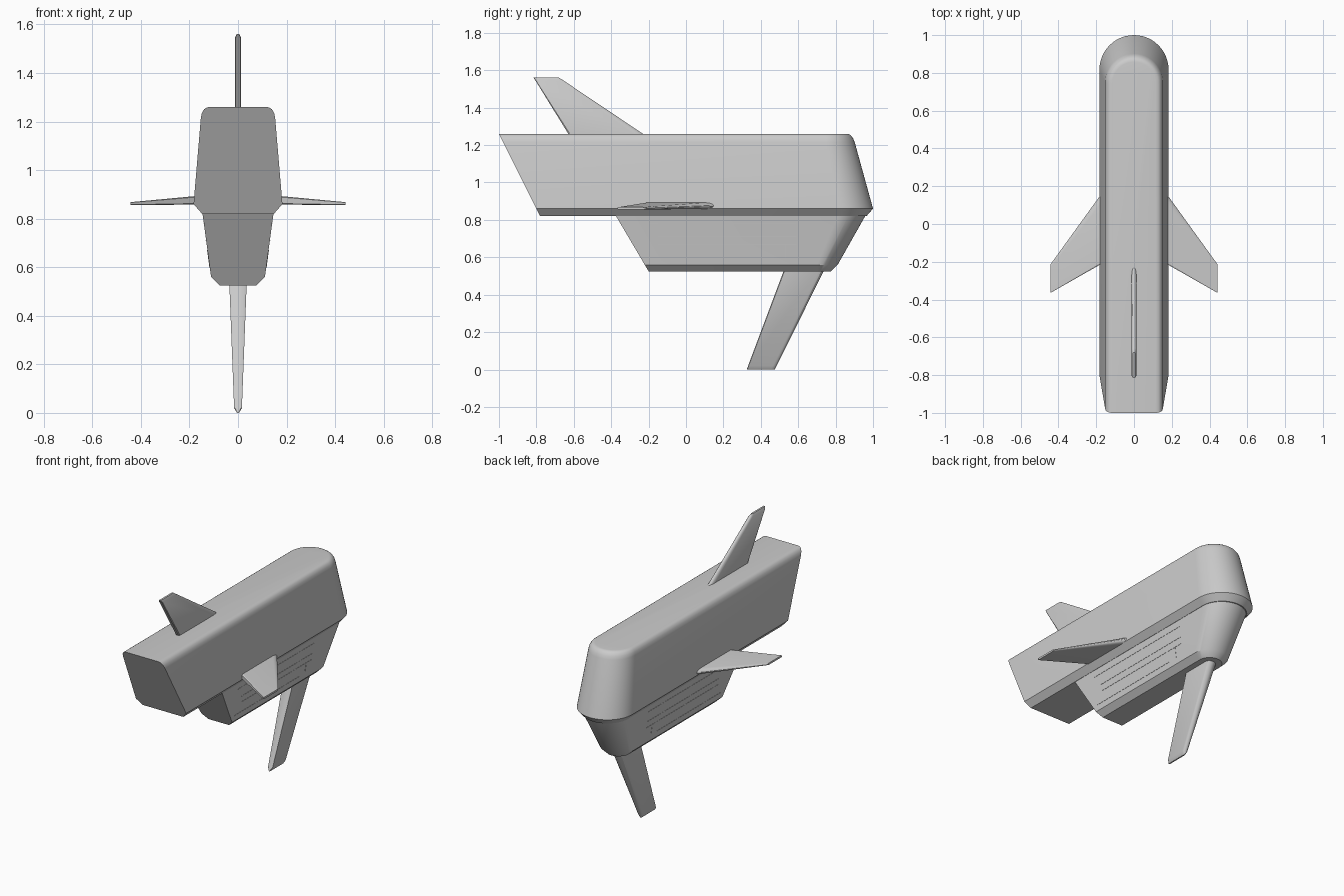
import bpy, bmesh, math
from mathutils import Vector

if "Cube" in bpy.data.objects:
    bpy.data.objects.remove(bpy.data.objects["Cube"])


def finish(name, bm, angle=30, mirror=False):
    bmesh.ops.recalc_face_normals(bm, faces=bm.faces)
    me = bpy.data.meshes.new(name)
    bm.to_mesh(me)
    bm.free()
    ob = bpy.data.objects.new(name, me)
    bpy.context.collection.objects.link(ob)
    bpy.ops.object.select_all(action='DESELECT')
    ob.select_set(True)
    bpy.context.view_layer.objects.active = ob
    if mirror:
        ob.modifiers.new("mirror", 'MIRROR').use_axis = (True, False, False)
    bpy.ops.object.shade_smooth_by_angle(angle=math.radians(angle))
    return ob


def loft(name, rings, **kw):
    bm = bmesh.new()
    rows = [[bm.verts.new(p) for p in ring] for ring in rings]
    n = len(rows[0])
    for a, b in zip(rows, rows[1:]):
        for i in range(n):
            j = (i + 1) % n
            bm.faces.new((a[i], a[j], b[j], b[i]))
    bm.faces.new(rows[0])
    bm.faces.new(rows[-1])
    return finish(name, bm, **kw)


def hull_ring(z, w, nose, tail, n=24):
    # straight sides, square cut at -y, half-round nose at +y
    arc = [(w * math.cos(math.pi * i / n), nose - w + w * math.sin(math.pi * i / n), z)
           for i in range(n + 1)]
    return arc + [(-w, tail, z), (w, tail, z)]


def fin_ring(lead, trail, half, axis):
    # rounded leading edge, square trailing edge
    lead, trail, axis = Vector(lead), Vector(trail), Vector(axis)
    prof = [(0, .15), (.02, .55), (.06, .85), (.13, 1), (.98, 1), (1, .75)]
    side = [lead.lerp(trail, u) + axis * half * t for u, t in prof]
    other = [lead.lerp(trail, u) - axis * half * t for u, t in prof]
    return side + other[::-1]


# Upper hull: z, half width, nose y; the front cut leans with height
upper = [(.82, .148, .965), (.86, .183, 1.0), (1.215, .153, .902), (1.235, .149, .894),
         (1.25, .14, .883), (1.258, .129, .872), (1.26, .115, .858)]
loft("upper_hull", [hull_ring(z, w, y, -.78 - .5 * (z - .82)) for z, w, y in upper])

# Lower hull
lower = [(.525, .075, .775), (.56, .111, .811), (.82, .146, .958)]
loft("lower_hull", [hull_ring(z, w, y, -.2 - .59 * (z - .525)) for z, w, y in lower])

# Top fin, with a narrow capped tip
X, Z = (1, 0, 0), (0, 0, 1)
loft("top_fin", [fin_ring((0, -.2, 1.24), (0, -.617, 1.24), .013, X),
                 fin_ring((0, -.655, 1.545), (0, -.805, 1.545), .013, X),
                 fin_ring((0, -.678, 1.56), (0, -.815, 1.56), .006, X)])

# Bottom fin
loft("bottom_fin", [fin_ring((0, .743, .54), (0, .527, .54), .036, X),
                    fin_ring((0, .485, .02), (0, .332, .02), .016, X),
                    fin_ring((0, .475, 0), (0, .325, 0), .004, X)])

# Side wings
loft("side_wings", [fin_ring((.165, .17, .876), (.165, -.207, .876), .018, Z),
                    fin_ring((.443, -.215, .862), (.443, -.365, .862), .006, Z)],
     mirror=True)

# Thin panel seams on the lower hull sides
bm = bmesh.new()
for y0, y1, z0, z1 in [(-.2, .59, .777, .781), (-.15, .59, .709, .713),
                       (-.15, .59, .667, .671), (-.2, .47, .597, .601),
                       (.528, .532, .6, .667)]:
    cube = bmesh.ops.create_cube(bm, size=1)["verts"]
    for v in cube:
        z = z1 if v.co.z > 0 else z0
        surface = .111 + (z - .56) * .035 / .26
        v.co = (surface + (.0015 if v.co.x > 0 else -.004), y1 if v.co.y > 0 else y0, z)
finish("panel_seams", bm, mirror=True)
